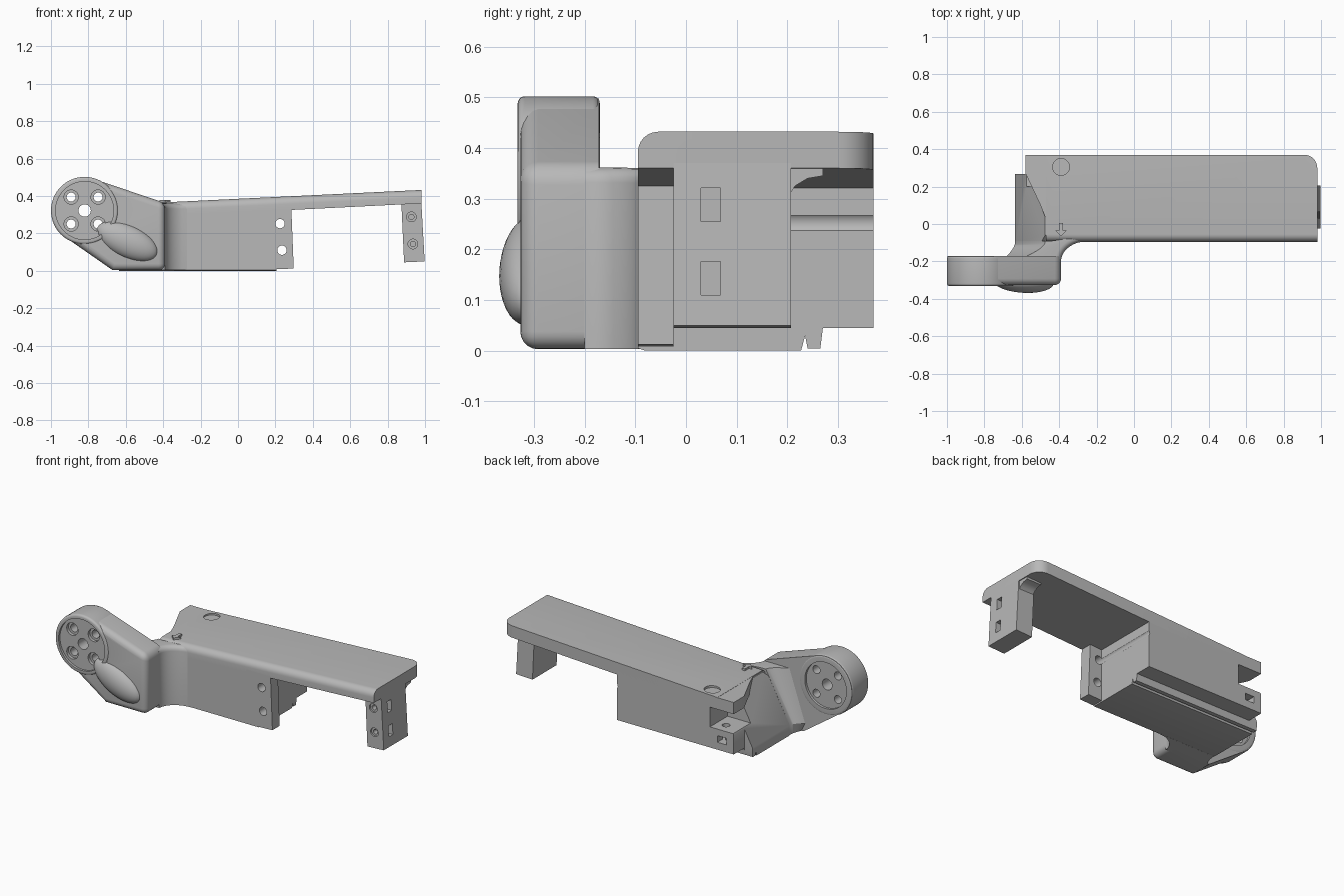
import bpy, bmesh, math
from mathutils import Vector
from mathutils.geometry import convex_hull_2d

if "Cube" in bpy.data.objects:
    bpy.data.objects.remove(bpy.data.objects["Cube"], do_unlink=True)

grey = bpy.data.materials.new("plain_grey")
grey.use_nodes = True
grey.diffuse_color = (0.48, 0.48, 0.48, 1)
grey.node_tree.nodes["Principled BSDF"].inputs["Base Color"].default_value = grey.diffuse_color


def finish(name, bm):
    bmesh.ops.recalc_face_normals(bm, faces=bm.faces)
    mesh = bpy.data.meshes.new(name)
    bm.to_mesh(mesh)
    bm.free()
    mesh.materials.append(grey)
    ob = bpy.data.objects.new(name, mesh)
    bpy.context.collection.objects.link(ob)
    return ob


def place(axis, u, v, w):
    return {"x": (w, u, v), "y": (u, w, v), "z": (u, v, w)}[axis]


def prism_mesh(axis, pts, a, b):
    """Closed prism: a flat outline extruded from a to b along one axis."""
    bm = bmesh.new()
    rings = [[bm.verts.new(place(axis, u, v, w)) for u, v in pts] for w in (a, b)]
    n = len(pts)
    for ring in rings:
        bm.faces.new(ring)
    for i in range(n):
        j = (i + 1) % n
        bm.faces.new((rings[0][i], rings[0][j], rings[1][j], rings[1][i]))
    bmesh.ops.recalc_face_normals(bm, faces=bm.faces)
    return bm


def prism(name, axis, pts, a, b):
    return finish(name, prism_mesh(axis, pts, a, b))


def circle(cx, cy, r, n=32):
    return [(cx + r * math.cos(2 * math.pi * i / n), cy + r * math.sin(2 * math.pi * i / n)) for i in range(n)]


def rect(x0, y0, x1, y1):
    return [(x0, y0), (x1, y0), (x1, y1), (x0, y1)]


def apply(ob, mod):
    bpy.context.view_layer.objects.active = ob
    bpy.ops.object.modifier_apply(modifier=mod.name)


def cut(ob, axis, pts, a, b):
    """Subtract a prism from a part and discard the cutter."""
    cutter = prism("cutter", axis, pts, a, b)
    cutter.hide_render = True
    mod = ob.modifiers.new("cut", "BOOLEAN")
    mod.object, mod.operation, mod.solver = cutter, "DIFFERENCE", "EXACT"
    apply(ob, mod)
    bpy.data.objects.remove(cutter, do_unlink=True)


def bevel(ob, width, segments=5):
    mod = ob.modifiers.new("round", "BEVEL")
    mod.width, mod.segments, mod.limit_method = width, segments, "ANGLE"
    mod.angle_limit = math.radians(35)
    apply(ob, mod)


# Long sloping top plate with a rounded front edge and one rounded corner
bm = prism_mesh("y", [(-0.47, 0.29), (0.28, 0.325), (0.98, 0.36), (0.98, 0.432), (-0.47, 0.362)], -0.095, 0.37)
corner = [e for e in bm.edges if all(v.co.x > 0.97 and v.co.y > 0.3 for v in e.verts)]
bmesh.ops.bevel(bm, geom=corner, offset=0.07, segments=8, profile=0.5, affect="EDGES")
front = [e for e in bm.edges if all(v.co.y < -0.09 and v.co.z > 0.361 for v in e.verts) and e.calc_length() > 1]
bmesh.ops.bevel(bm, geom=front, offset=0.04, segments=6, profile=0.5, affect="EDGES")
plate = finish("top_plate", bm)
cut(plate, "z", circle(-0.39, 0.305, 0.045), 0.34, 0.5)
cut(plate, "z", circle(-0.39, 0.305, 0.022), 0.2, 0.5)

# Tapering tongue that overhangs the notch at the back corner
prism("plate_tongue", "z", [(-0.46, 0.0), (-0.46, 0.37), (-0.58, 0.37), (-0.58, 0.27), (-0.50, 0.1)], 0.29, 0.361)

# Main housing with a stepped underside, rail and sloping end
profile = [(-0.095, 0.005), (-0.08, 0), (0.227, 0), (0.235, 0.03), (0.24, 0.004), (0.265, 0.004),
           (0.27, 0.045), (0.37, 0.045), (0.37, 0.355), (-0.06, 0.355), (-0.095, 0.32)]
bm = prism_mesh("x", profile, -0.635, 0.205)
bmesh.ops.bisect_plane(bm, geom=bm.verts[:] + bm.edges[:] + bm.faces[:], plane_co=(-0.635, 0, 0.06),
                       plane_no=Vector((-0.305, 0, 0.165)), clear_outer=True)
bmesh.ops.holes_fill(bm, edges=[e for e in bm.edges if e.is_boundary])
housing = finish("main_housing", bm)
cut(housing, "y", rect(-0.8, 0.17, -0.42, 0.29), 0.2, 0.5)
cut(housing, "z", rect(-0.8, 0.268, -0.58, 0.5), -0.1, 0.5)
cut(housing, "z", circle(-0.48, 0.30, 0.022), 0.09, 0.25)
cut(housing, "y", rect(-0.53, 0.09, -0.47, 0.13), 0.32, 0.5)

# Drilled front post beyond the housing
post = prism("front_post", "y", [(0.12, 0.005), (0.298, 0.012), (0.285, 0.335), (0.12, 0.335)], -0.095, -0.025)
for ob in (post, housing):
    for x, z in ((0.225, 0.252), (0.235, 0.11)):
        cut(ob, "y", circle(x, z, 0.025), -0.2, 0.5)

# Hanging tab at the far end, with nut slots and blind bolt holes
tab = prism("end_tab", "y", [(0.873, 0.37), (0.888, 0.045), (0.998, 0.05), (0.98, 0.37)], -0.025, 0.207)
for x, z in ((0.927, 0.288), (0.935, 0.143)):
    cut(tab, "x", rect(0.03, z - 0.033, 0.068, z + 0.033), x - 0.03, 1.1)
    cut(tab, "y", circle(x, z, 0.026), -0.1, -0.015)
    cut(tab, "y", circle(x, z, 0.014), -0.1, 0.09)
gusset = [(0.2, 0.37), (0.2, 0.3), (0.215, 0.325), (0.24, 0.34), (0.27, 0.345), (0.27, 0.37)]
prism("tab_gusset", "x", gusset, 0.878, 0.975)

# Round shoulder joint and the softly rounded block that carries it
hub = (-0.82, 0.322)
joint = prism("shoulder_joint", "y", circle(*hub, 0.18, 72), -0.332, -0.17)
bevel(joint, 0.014)
bottom = [(-0.39, 0.362), (-0.39, 0.003), (-0.67, 0.003)]
pts = circle(*hub, 0.176, 72) + [(-0.60, 0.362)] + bottom
outline = [pts[i] for i in convex_hull_2d([Vector(p) for p in pts])]
block = prism("shoulder_block", "y", outline, -0.327, -0.172)
bm = bmesh.new()
bm.from_mesh(block.data)
rim = [e for e in bm.edges if all(v.co.y < -0.3 for v in e.verts)]
corners = [e for e in bm.edges if abs(e.verts[0].co.y - e.verts[1].co.y) > 0.1 and e.verts[0].co.x > -0.5]
bmesh.ops.bevel(bm, geom=rim + corners, offset=0.035, segments=5, profile=0.5, affect="EDGES")
bm.to_mesh(block.data)
bm.free()
holes = [(hub[0] + sx * 0.072, hub[1] + sz * 0.072) for sx in (-1, 1) for sz in (-1, 1)]
for ob in (joint, block):
    cut(ob, "y", circle(*hub, 0.155, 64), -0.4, -0.318)
    cut(ob, "y", circle(*hub, 0.14, 64), -0.185, 0)
    cut(ob, "y", circle(*hub, 0.033), -0.5, 0)
    for h in holes:
        cut(ob, "y", circle(*h, 0.038), -0.4, -0.30)
        cut(ob, "y", circle(*h, 0.024), -0.5, 0)

# Curved neck from the shoulder block back into the housing
bm = bmesh.new()
start = [(-0.64, 0.362), (-0.39, 0.362), (-0.39, 0.003), (-0.67, 0.003), (-0.71, 0.05)]
end = [(-0.474, 0.36), (-0.24, 0.36), (-0.24, 0.003), (-0.635, 0.003), (-0.635, 0.06)]
steps, rings = 12, []
for k in range(steps + 1):
    t = k / steps
    left, right = math.sin(t * math.pi / 2), 1 - math.sqrt(1 - t * t)
    ring = []
    for i, (p, q) in enumerate(zip(start, end)):
        f = right if i in (1, 2) else left
        ring.append(bm.verts.new((p[0] + (q[0] - p[0]) * f, -0.2 + 0.11 * t, p[1] + (q[1] - p[1]) * f)))
    rings.append(ring)
for r, s in zip(rings, rings[1:]):
    for i in range(5):
        j = (i + 1) % 5
        bm.faces.new((r[i], r[j], s[j], s[i]))
bm.faces.new(rings[0])
bm.faces.new(rings[-1])
top_right = {r[1] for r in rings}
soft = [e for e in bm.edges if all(v in top_right for v in e.verts)]
bmesh.ops.bevel(bm, geom=soft, offset=0.03, segments=4, profile=0.5, affect="EDGES")
finish("neck", bm)

# Teardrop bulge on the front of the shoulder
bm = bmesh.new()
bmesh.ops.create_uvsphere(bm, u_segments=40, v_segments=20, radius=1)
tilt = math.radians(-25)
for v in bm.verts:
    a, d, c = v.co.x * 0.175, v.co.y * 0.06, v.co.z * 0.087
    v.co = (-0.592 + a * math.cos(tilt) - c * math.sin(tilt), -0.308 + d - a * 0.05,
            0.158 + a * math.sin(tilt) + c * math.cos(tilt))
finish("shoulder_bulge", bm)

# Raised direction arrow on top
arrow = [(-0.40, 0.005), (-0.40, -0.035), (-0.42, -0.035), (-0.39, -0.065),
         (-0.36, -0.035), (-0.38, -0.035), (-0.38, 0.005)]
prism("direction_arrow", "z", arrow, 0.35, 0.378)

# Smooth curved surfaces while keeping edges crisp
for ob in bpy.context.scene.objects:
    ob.select_set(ob.type == "MESH")
bpy.ops.object.shade_smooth_by_angle(angle=math.radians(30))
